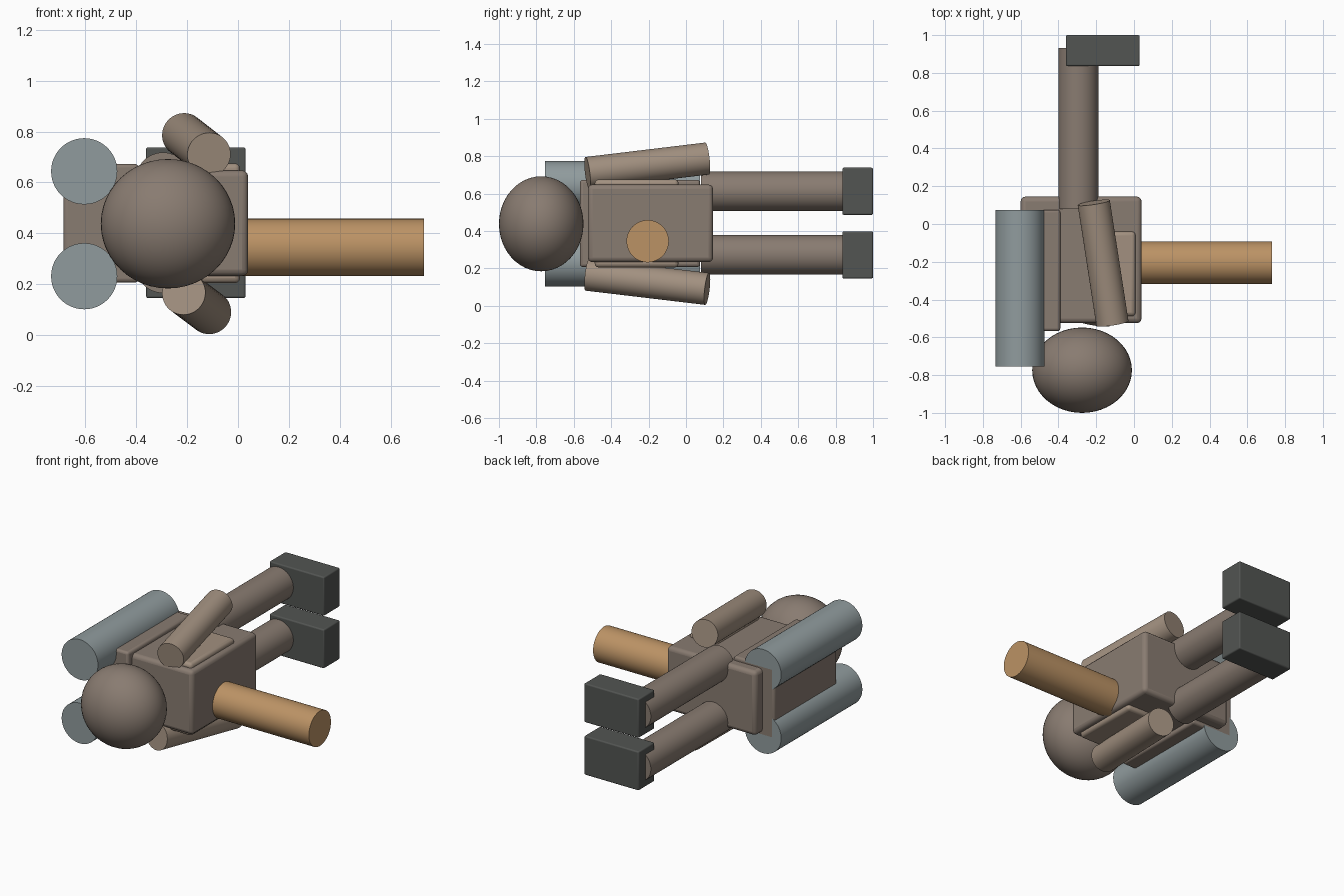
import bpy, math
from mathutils import Vector

if "Cube" in bpy.data.objects:
    bpy.data.objects.remove(bpy.data.objects["Cube"])


def material(name, rgb):
    m = bpy.data.materials.new(name)
    m.diffuse_color = (*rgb, 1)
    m.use_nodes = True
    m.node_tree.nodes["Principled BSDF"].inputs["Base Color"].default_value = m.diffuse_color
    return m


BODY = material("body_brown", (0.25, 0.20, 0.165))
LIGHT = material("light_brown", (0.36, 0.28, 0.215))
STEEL = material("steel_grey", (0.28, 0.33, 0.34))
DARK = material("dark_grey", (0.085, 0.09, 0.085))
WOOD = material("warm_brown", (0.50, 0.29, 0.13))


def finish(name, mat):
    ob = bpy.context.object
    ob.name = name
    ob.data.materials.append(mat)
    bpy.ops.object.shade_smooth_by_angle(angle=math.radians(35))
    return ob


def box(name, lo, hi, bevel, mat):
    lo, hi = Vector(lo), Vector(hi)
    bpy.ops.mesh.primitive_cube_add(size=1, location=(lo + hi) / 2)
    ob = bpy.context.object
    ob.scale = hi - lo
    bpy.ops.object.transform_apply(location=False, rotation=False, scale=True)
    mod = ob.modifiers.new("rounded_edges", 'BEVEL')
    mod.width = bevel
    mod.segments = 3
    return finish(name, mat)


def rod(name, a, b, radius, mat):
    a, b = Vector(a), Vector(b)
    bpy.ops.mesh.primitive_cylinder_add(vertices=48, radius=radius,
                                        depth=(b - a).length, location=(a + b) / 2)
    bpy.context.object.rotation_euler = (b - a).to_track_quat('Z', 'Y').to_euler()
    return finish(name, mat)


# Torso and the pack behind it
box("torso", (-0.60, -0.525, 0.233), (0.04, 0.145, 0.648), 0.025, BODY)
box("backpack", (-0.685, -0.567, 0.207), (-0.39, 0.075, 0.673), 0.015, BODY)

# Chest plate wrapping both sides of the torso
box("chest_plate", (-0.19, -0.488, 0.205), (0.008, -0.04, 0.675), 0.02, LIGHT)

# Head
bpy.ops.mesh.primitive_uv_sphere_add(segments=48, ring_count=24, radius=1,
                                     location=(-0.275, -0.774, 0.438))
bpy.context.object.scale = (0.264, 0.226, 0.254)
bpy.ops.object.transform_apply(location=False, rotation=False, scale=True)
finish("head", BODY)

# Paired tanks, legs and boots
for side, s in (("lower", -1), ("upper", 1)):
    z = 0.438 + s * 0.206
    rod(side + "_tank", (-0.604, -0.755, z), (-0.604, 0.075, z), 0.13, STEEL)
    z = 0.442 + s * 0.17
    rod(side + "_leg", (-0.295, 0.08, z), (-0.295, 0.932, z), 0.106, BODY)
    box(side + "_boot", (-0.361, 0.836, z - 0.126), (0.03, 1.0, z + 0.126), 0.008, DARK)

# Arms swing in opposite directions
rod("upper_arm", (-0.114, -0.527, 0.71), (-0.213, 0.113, 0.787), 0.086, LIGHT)
rod("lower_arm", (-0.213, -0.527, 0.166), (-0.112, 0.113, 0.09), 0.086, LIGHT)

# Rod projecting from the chest
rod("chest_rod", (0.0, -0.205, 0.345), (0.73, -0.205, 0.345), 0.113, WOOD)
